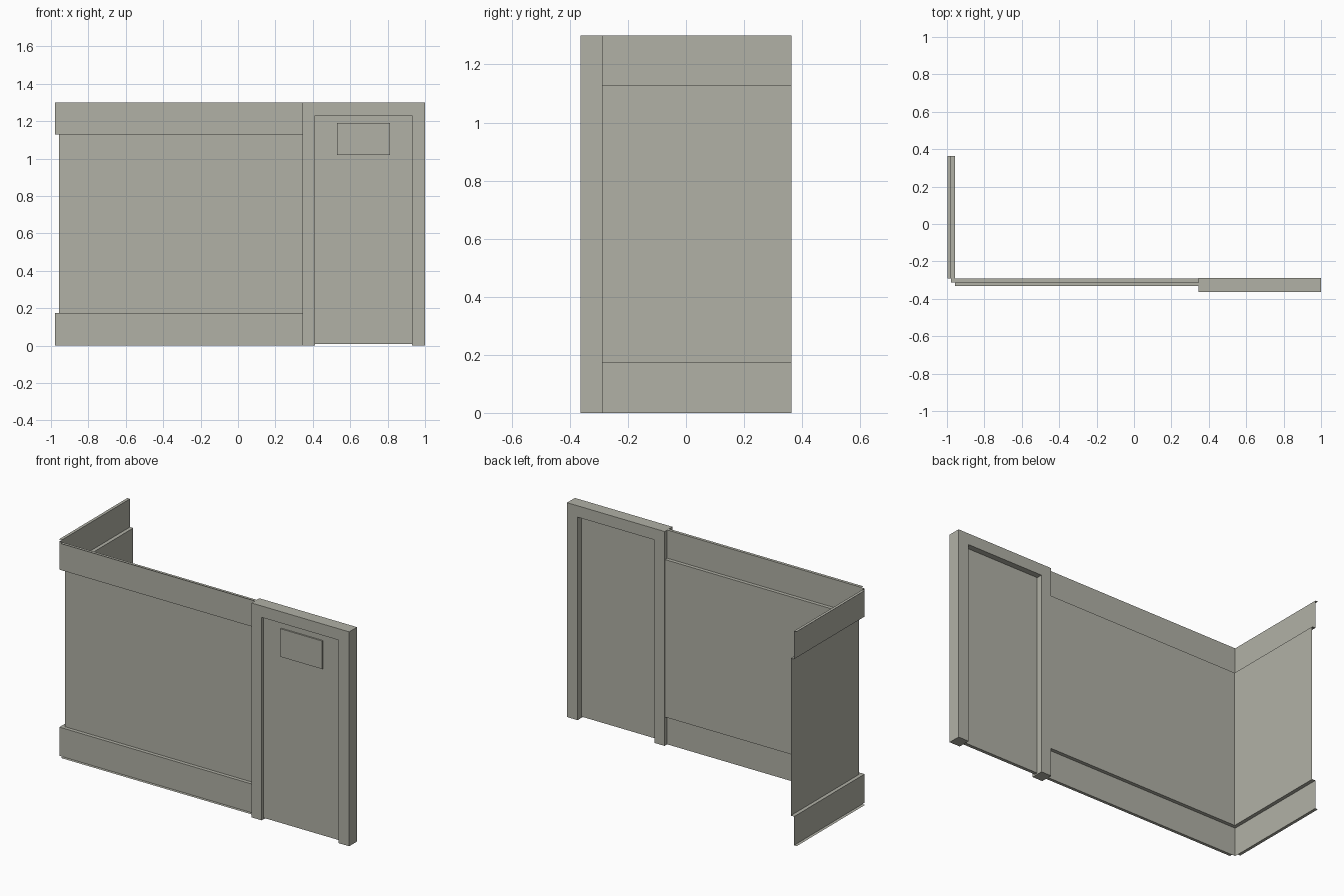
import bpy, bmesh

if "Cube" in bpy.data.objects:
    bpy.data.objects.remove(bpy.data.objects["Cube"])

grey = bpy.data.materials.new("warm_grey")
grey.diffuse_color = (0.44, 0.44, 0.38, 1)
grey.use_nodes = True
grey.node_tree.nodes["Principled BSDF"].inputs["Base Color"].default_value = grey.diffuse_color

X0, X1 = -0.957, 0.345      # side panel plane, end of the front wall
Y0, Y1 = -0.291, 0.363      # front panel plane, far end of the side wall
STEP, LIP = 0.022, 0.018    # trim projection, thin outward flange
Z_LOW, Z_HIGH, TOP = 0.174, 1.129, 1.30


def finish(name, bm):
    me = bpy.data.meshes.new(name)
    bm.to_mesh(me)
    bm.free()
    me.materials.append(grey)
    ob = bpy.data.objects.new(name, me)
    bpy.context.collection.objects.link(ob)
    return ob


def sheet(name, profile):
    """Sweep an (outward offset, height) profile round the wall corner."""
    bm = bmesh.new()
    rows = [[bm.verts.new(p) for p in ((X0 - o, Y1, z), (X0 - o, Y0 - o, z), (X1, Y0 - o, z))]
            for o, z in profile]
    for a, b in zip(rows, rows[1:]):
        for i in range(2):
            bm.faces.new((a[i], a[i + 1], b[i + 1], b[i]))
    finish(name, bm)


def flange(name, z):
    """Thin horizontal edges outside the trim, open at the corner."""
    bm = bmesh.new()
    a, b = STEP, STEP + LIP
    for quad in (((X0 - b, Y0), (X0 - a, Y0), (X0 - a, Y1), (X0 - b, Y1)),
                 ((X0, Y0 - b), (X1, Y0 - b), (X1, Y0 - a), (X0, Y0 - a))):
        bm.faces.new([bm.verts.new((x, y, z)) for x, y in quad])
    finish(name, bm)


def prism(name, outline, y0, y1):
    """Extrude an (x, z) outline from y0 back to y1."""
    bm = bmesh.new()
    face = bm.faces.new([bm.verts.new((x, y0, z)) for x, z in outline])
    ext = bmesh.ops.extrude_face_region(bm, geom=[face], use_keep_orig=True)
    moved = [v for v in ext["geom"] if isinstance(v, bmesh.types.BMVert)]
    bmesh.ops.translate(bm, vec=(0, y1 - y0, 0), verts=moved)
    bmesh.ops.recalc_face_normals(bm, faces=bm.faces)
    finish(name, bm)


def rect(x0, x1, z0, z1):
    return [(x0, z0), (x1, z0), (x1, z1), (x0, z1)]


# Wall sheet: skirting, ledge, recessed panel, ledge, top band
sheet("corner_wall", [(STEP, 0), (STEP, Z_LOW), (0, Z_LOW),
                      (0, Z_HIGH), (STEP, Z_HIGH), (STEP, TOP)])
flange("bottom_flange", 0)
flange("top_flange", TOP)

# Door frame: two posts and a header in one outline
L, R, H = 0.413, 0.929, 1.231
prism("door_frame", [(X1, 0), (L, 0), (L, H), (R, H), (R, 0), (1, 0), (1, TOP), (X1, TOP)],
      -0.363, -0.288)

# Door leaf and its small window plate
prism("door_leaf", rect(L, R, 0.008, H), -0.344, -0.324)
prism("door_window", rect(0.53, 0.812, 1.02, 1.19), -0.353, -0.344)
